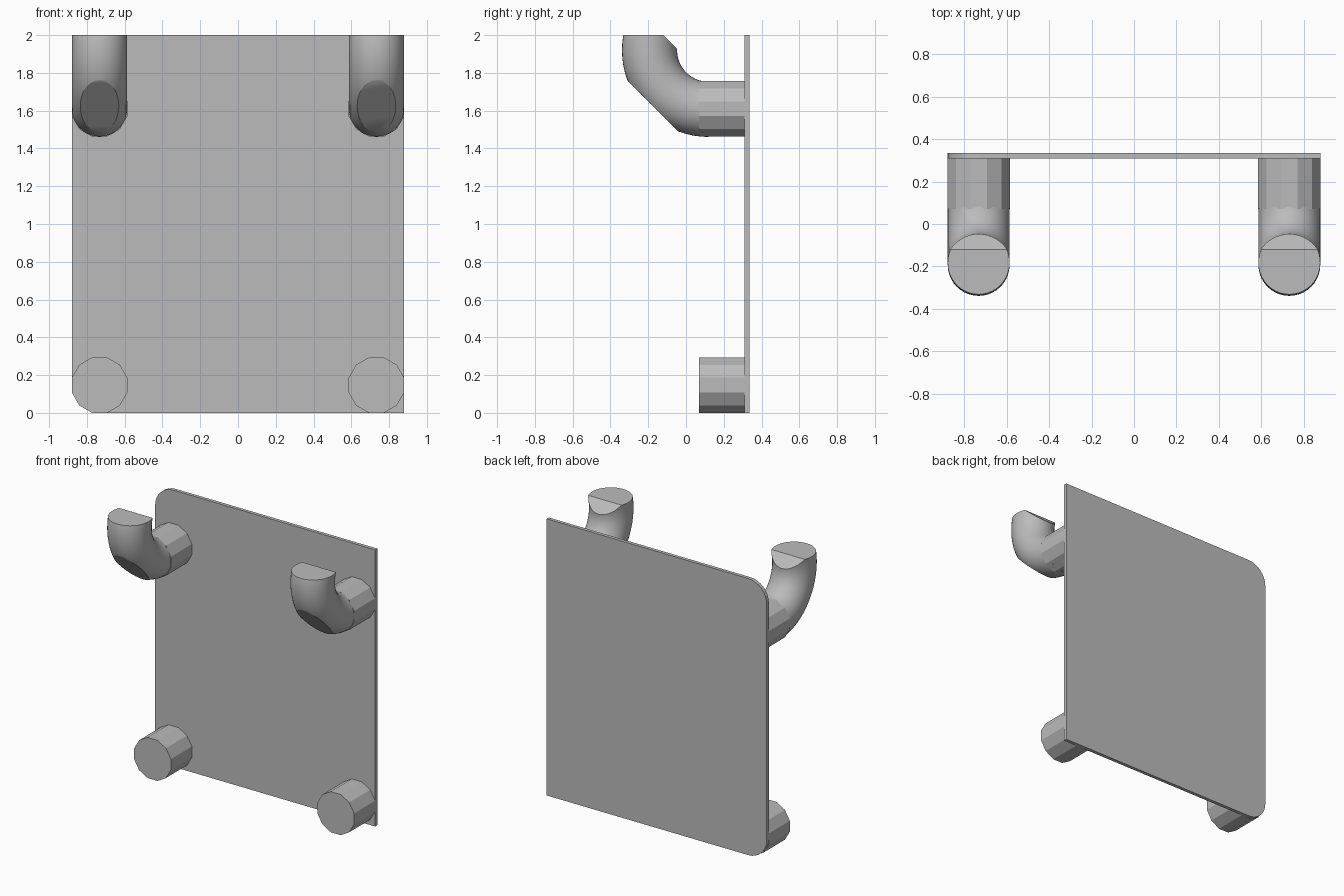
import bpy, bmesh
from math import pi, sin, cos, radians
from mathutils import Vector, Matrix

cube = bpy.data.objects.get("Cube")
if cube:
    bpy.data.objects.remove(cube)

grey = bpy.data.materials.new("plain grey")
grey.use_nodes = True
grey.diffuse_color = (0.5, 0.5, 0.5, 1)
grey.node_tree.nodes["Principled BSDF"].inputs["Base Color"].default_value = grey.diffuse_color

HALF, TOP = 0.88, 2.0
PEG_R = 0.147                      # distance from peg axis to its flats
PLATE_FRONT, PLATE_BACK, PEG_FRONT = 0.31, 0.335, 0.07
PEG_X = HALF - PEG_R


def finish(bm, name, smooth=False):
    bmesh.ops.recalc_face_normals(bm, faces=bm.faces)
    mesh = bpy.data.meshes.new(name)
    bm.to_mesh(mesh)
    bm.free()
    mesh.materials.append(grey)
    obj = bpy.data.objects.new(name, mesh)
    bpy.context.collection.objects.link(obj)
    if smooth:
        bpy.ops.object.select_all(action='DESELECT')
        obj.select_set(True)
        bpy.context.view_layer.objects.active = obj
        bpy.ops.object.shade_smooth_by_angle(angle=radians(25))


# Backing plate, with both corners rounded on its right side
def make_plate():
    outline = [(HALF, 0), (HALF, TOP)]
    for cz, start in ((TOP - PEG_R, pi / 2), (PEG_R, pi)):
        for i in range(9):
            a = start + i * pi / 16
            outline.append((-PEG_X + PEG_R * cos(a), cz + PEG_R * sin(a)))
    bm = bmesh.new()
    face = bm.faces.new([bm.verts.new((x, PLATE_FRONT, z)) for x, z in outline])
    side = bmesh.ops.extrude_face_region(bm, geom=[face])
    verts = [v for v in side["geom"] if isinstance(v, bmesh.types.BMVert)]
    bmesh.ops.translate(bm, verts=verts, vec=(0, PLATE_BACK - PLATE_FRONT, 0))
    finish(bm, "backing_plate")


# Twelve-sided standoff peg, with flats at top and sides
def make_peg(name, x, z):
    bm = bmesh.new()
    place = (Matrix.Translation((x, (PLATE_FRONT + PEG_FRONT) / 2, z))
             @ Matrix.Rotation(pi / 2, 4, 'X') @ Matrix.Rotation(pi / 12, 4, 'Z'))
    radius = PEG_R / cos(pi / 12)
    bmesh.ops.create_cone(bm, cap_ends=True, segments=12, radius1=radius,
                          radius2=radius, depth=PLATE_FRONT - PEG_FRONT, matrix=place)
    finish(bm, name)


# Curved hook: a bent round bar trimmed by three flat cuts
def make_hook(name, x):
    cy, cz, bend, bar = 0.12, 1.92, 0.313, 0.146
    steps, sides = 24, 40
    bm = bmesh.new()
    rings = []
    for i in range(steps + 1):
        a = radians(120) * i / steps
        ring = []
        for j in range(sides):
            t = 2 * pi * j / sides
            r = bend + bar * cos(t)
            ring.append(bm.verts.new((x + bar * sin(t), cy - r * sin(a), cz - r * cos(a))))
        rings.append(ring)
    for a, b in zip(rings, rings[1:]):
        for j in range(sides):
            k = (j + 1) % sides
            bm.faces.new((a[j], a[k], b[k], b[j]))
    bm.faces.new(rings[0])
    bm.faces.new(rings[-1])
    # Level top, sloping lip at the tip, and flat under the bend
    cuts = (((0, 0, TOP), (0, 0, 1)),
            ((0, -0.12, TOP), (0, 1, 1)),
            ((0, -0.175, 1.625), (0, -1, -1)))
    for index, (point, normal) in enumerate(cuts):
        # the lip cut only touches the raised tip, not the bend below it
        geom = bm.verts[:] + bm.edges[:] + bm.faces[:]
        if index == 1:
            faces = [f for f in bm.faces
                     if all(v.co.z > cz - 0.001 for v in f.verts)]
            edges = {e for f in faces for e in f.edges}
            verts = {v for f in faces for v in f.verts}
            geom = list(verts) + list(edges) + faces
        cut = bmesh.ops.bisect_plane(bm, geom=geom, plane_co=point,
                                     plane_no=Vector(normal).normalized(), clear_outer=True)
        rim = [e for e in bm.edges if e.is_boundary]
        bmesh.ops.holes_fill(bm, edges=rim, sides=0)
    finish(bm, name, smooth=True)


make_plate()
for side, sx in (("left", 1), ("right", -1)):
    make_peg(f"lower_peg_{side}", sx * PEG_X, PEG_R)
    make_peg(f"upper_peg_{side}", sx * PEG_X, 1.61)
    make_hook(f"hook_{side}", sx * PEG_X)
